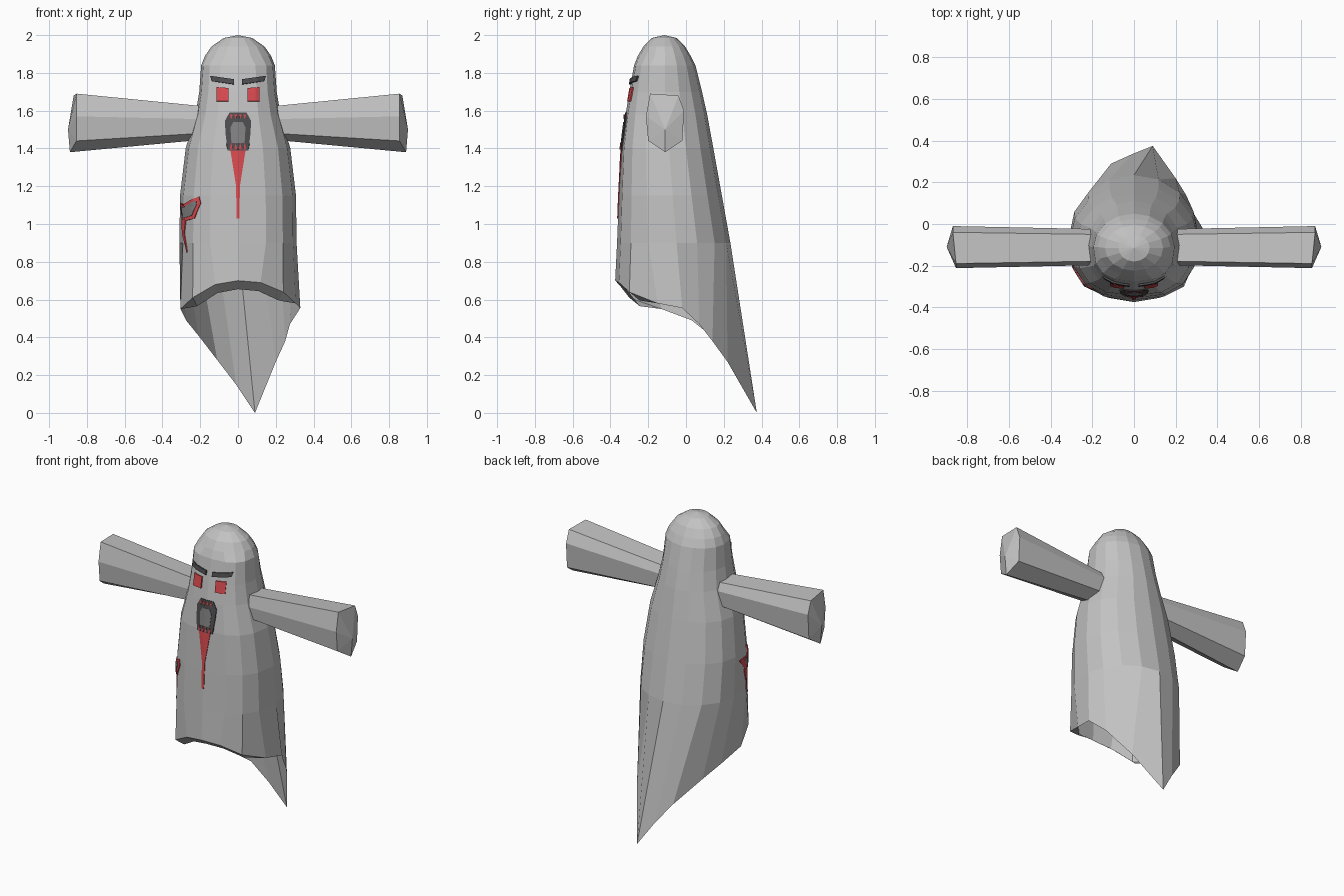
import bpy, bmesh, math
from mathutils import Vector
from mathutils.bvhtree import BVHTree

if "Cube" in bpy.data.objects:
    bpy.data.objects.remove(bpy.data.objects["Cube"])

def material(name, rgb):
    m = bpy.data.materials.new(name)
    m.diffuse_color = (*rgb, 1)
    m.use_nodes = True
    m.node_tree.nodes["Principled BSDF"].inputs["Base Color"].default_value = m.diffuse_color
    return m

CLOTH = material("pale grey cloth", (0.55, 0.55, 0.55))
RED = material("blood red", (0.70, 0.07, 0.08))
DARK = material("dark grey", (0.075, 0.075, 0.08))
INNER = material("inner grey", (0.22, 0.22, 0.22))

def make_object(name, bm, mat):
    mesh = bpy.data.meshes.new(name)
    bm.to_mesh(mesh)
    mesh.materials.append(mat)
    ob = bpy.data.objects.new(name, mesh)
    bpy.context.collection.objects.link(ob)
    return ob

def bridge(bm, a, b):
    n = len(a)
    for i in range(n):
        j = (i + 1) % n
        bm.faces.new((a[i], b[i], b[j], a[j]))

# Draped body: lofted rings of (z, half width, front y, back y, centre y)
SIDES = 16
RINGS = [(1.985, .075, -.18, -.05, -.115), (1.94, .14, -.225, -.005, -.115),
         (1.89, .175, -.255, .025, -.11), (1.84, .195, -.275, .05, -.11),
         (1.70, .205, -.30, .085, -.11), (1.58, .225, -.32, .112, -.10),
         (1.40, .277, -.343, .145, -.09), (1.15, .307, -.355, .19, -.07),
         (0.90, .31, -.365, .235, -.05)]
# Ragged hem, one point per column starting at the front
HEM = [(0, -.375, .70), (.12, -.355, .69), (.24, -.30, .64), (.305, -.15, .58),
       (.33, -.02, .555), (.275, .07, .47), (.25, .14, .38), (.20, .22, .27),
       (.09, .375, 0), (-.01, .335, .15), (-.11, .29, .28), (-.21, .13, .41),
       (-.275, .03, .49), (-.305, -.13, .55), (-.24, -.30, .61), (-.12, -.355, .68)]

def power(v, p):
    return math.copysign(abs(v) ** p, v)

bm = bmesh.new()
loops = []
for z, hw, front, back, cy in RINGS:
    ring = []
    for i in range(SIDES):
        a = 2 * math.pi * i / SIDES
        s, c = math.sin(a), math.cos(a)
        p = 2 / 2.6 if c > 0 and z < 1.86 else 1   # squarer face side
        y = cy + (power(c, p) * (front - cy) if c > 0 else -c * (back - cy))
        ring.append(bm.verts.new((hw * power(s, p), y, z)))
    loops.append(ring)
loops.append([bm.verts.new(p) for p in HEM])
for a, b in zip(loops, loops[1:]):
    bridge(bm, a, b)
crown = bm.verts.new((0, -.115, 2.0))
for i in range(SIDES):
    bm.faces.new((crown, loops[0][i], loops[0][(i + 1) % SIDES]))
# Front hem folded inwards
lip = [bm.verts.new((HEM[i][0] * .9, HEM[i][1] + .055, HEM[i][2] - .045)) for i in range(-2, 3)]
edge = [loops[-1][i] for i in range(-3, 4)]
for k in range(4):
    bm.faces.new((edge[k + 1], lip[k], lip[k + 1], edge[k + 2]))
bm.faces.new((edge[0], lip[0], edge[1]))
bm.faces.new((edge[5], lip[4], edge[6]))
bm.normal_update()
surface = BVHTree.FromBMesh(bm)
make_object("draped_body", bm, CLOTH)

# Arms: seven-sided tapering sleeves with domed ends
SLEEVE = [(-.19, 1.69), (-.04, 1.68), (-.01, 1.60), (-.02, 1.44),
          (-.11, 1.38), (-.20, 1.44), (-.212, 1.57)]
for name, side in (("left_arm", -1), ("right_arm", 1)):
    bm = bmesh.new()
    inner, outer = [], []
    for y, z in SLEEVE:
        inner.append(bm.verts.new((side * .15, -.11 + (y + .11) * .85, 1.535 + (z - 1.535) * .55)))
        x = .855 + (.035 if z < 1.4 else .015 if y > -.15 else 0)
        outer.append(bm.verts.new((side * x, y, z)))
    bridge(bm, inner, outer)
    tip = bm.verts.new((side * .9, -.11, 1.50))
    for i in range(7):
        bm.faces.new((tip, outer[i], outer[(i + 1) % 7]))
    bm.faces.new(inner)
    bmesh.ops.recalc_face_normals(bm, faces=bm.faces)
    make_object(name, bm, CLOTH)

def plate(name, pts, mat, lift=.006, thick=.006, turn=0):
    """Thin plate of (u, z) points projected onto the body from a heading."""
    out = Vector((math.sin(turn), -math.cos(turn), 0))
    right = Vector((math.cos(turn), math.sin(turn), 0))
    bm = bmesh.new()
    bm.faces.new([bm.verts.new(right * u + Vector((0, 0, z))) for u, z in pts])
    bmesh.ops.triangulate(bm, faces=bm.faces[:])
    bmesh.ops.subdivide_edges(bm, edges=bm.edges[:], cuts=2, use_grid_fill=True)
    for v in bm.verts:
        hit = surface.ray_cast(v.co + out * 2, -out)[0]
        if hit:
            v.co = hit + out * lift
    bm.normal_update()
    for f in bm.faces:
        if f.normal.dot(out) < 0:
            f.normal_flip()
    ob = make_object(name, bm, mat)
    mod = ob.modifiers.new("thickness", 'SOLIDIFY')
    mod.thickness, mod.offset = thick, -1

# Eyes and brows
for name, s in (("left", -1), ("right", 1)):
    plate(name + "_eye", [(s * u, z) for u, z in
          ((.05, 1.65), (.115, 1.65), (.115, 1.725), (.05, 1.72))], RED, .009, .009)
    plate(name + "_brow", [(s * u, z) for u, z in
          ((.022, 1.74), (.14, 1.757), (.148, 1.785), (.022, 1.767))], DARK, .012, .0095)

def mirrored(half):
    return half + [(-u, z) for u, z in reversed(half)]

# Mouth, throat, teeth and the drip on the chin
plate("mouth", mirrored([(.045, 1.59), (.07, 1.545), (.065, 1.47), (.055, 1.39)]), DARK)
plate("throat", mirrored([(.025, 1.54), (.04, 1.51), (.035, 1.43)]), INNER, .008, .002)
for row, base, point in (("upper", 1.58, 1.555), ("lower", 1.395, 1.43)):
    for k in range(4):
        u = -.036 + .024 * k
        plate(f"{row}_tooth_{k + 1}", [(u - .008, base), (u + .008, base), (u, point)],
              RED, .01, .003)
plate("chin_drip_top", [(-.04, 1.39), (.04, 1.39), (.01, 1.2), (-.01, 1.2)], RED, .005, .005)
plate("chin_drip_tail", [(-.01, 1.2), (.01, 1.2), (.008, 1.03), (-.008, 1.03)], RED, .005, .005)

# Torn wound on the side with a red rim and drip
TURN = math.radians(-50)
plate("wound_rim", [(-.11, 1.11), (-.02, 1.105), (.105, 1.145), (.115, 1.11),
                    (.08, 1.03), (-.04, 1.01), (-.06, 1.05)], RED, .006, .006, TURN)
plate("wound_hollow", [(-.06, 1.09), (-.01, 1.09), (.09, 1.125), (.095, 1.105),
                       (.065, 1.045), (-.025, 1.03), (-.03, 1.06)], INNER, .009, .003, TURN)
plate("wound_drip", [(-.06, 1.03), (.0, 1.02), (-.015, .95), (.015, .85), (-.045, .96)],
      RED, .006, .006, TURN)
